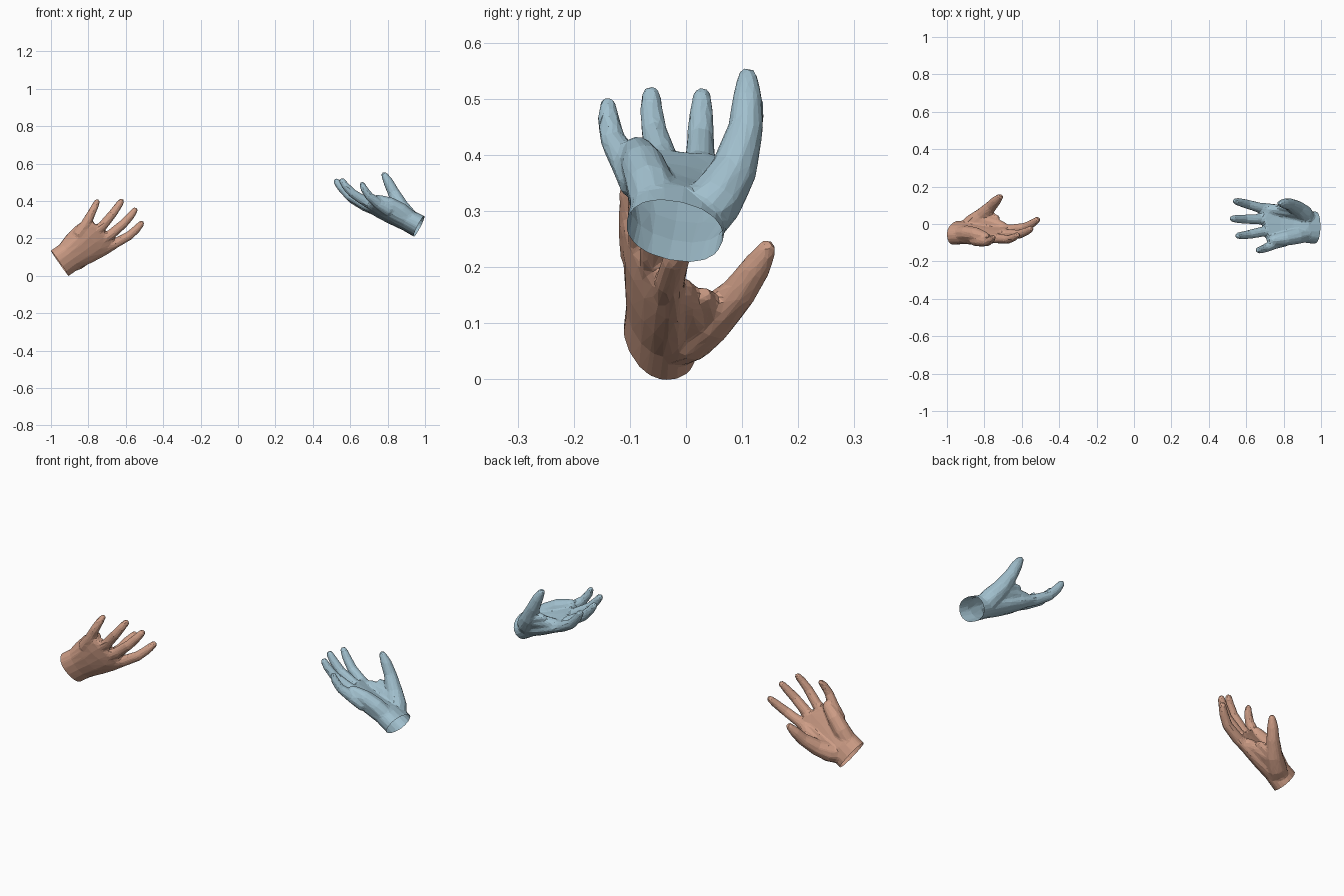
import bpy, bmesh, math
from mathutils import Vector, Matrix

if "Cube" in bpy.data.objects:
    bpy.data.objects.remove(bpy.data.objects["Cube"])

# Hand is modelled in local axes: x = wrist to fingertips, y = towards thumb, z = out of palm
bm = bmesh.new()

def loft(rings):
    """Skin a list of point rings into a closed tube."""
    vs = [[bm.verts.new(p) for p in r] for r in rings]
    n = len(vs[0])
    for a, b in zip(vs, vs[1:]):
        for i in range(n):
            j = (i + 1) % n
            bm.faces.new((a[i], a[j], b[j], b[i]))
    bm.faces.new(vs[0][::-1])
    bm.faces.new(vs[-1])

def tube(pts, n=10):
    """Tapered round tube through (x, y, z, radius) points with a rounded end."""
    ps = [Vector(p[:3]) for p in pts]
    rs = [p[3] for p in pts]
    end = (ps[-1] - ps[-2]).normalized()
    ps[-1] = ps[-1] - end * rs[-1]
    r = rs[-1]
    ps += [ps[-1] + end * r * 0.6, ps[-1] + end * r]
    rs += [r * 0.82, r * 0.4]
    rings = []
    for i, p in enumerate(ps):
        d = (ps[min(i + 1, len(ps) - 1)] - ps[max(i - 1, 0)]).normalized()
        q = d.to_track_quat('Z', 'Y')
        rings.append([p + q @ Vector((math.cos(t) * rs[i], math.sin(t) * rs[i], 0))
                      for t in (2 * math.pi * k / n for k in range(n))])
    loft(rings)

# palm sections: x, centre y, centre z, half width, half depth, slant, palm-side flattening
palm = [(-.02, 0, 0, .088, .061, 0, 1), (.07, 0, 0, .088, .058, 0, .95),
        (.15, 0, -.010, .102, .052, .05, .75), (.22, -.003, -.017, .114, .045, .12, .65),
        (.275, -.003, -.023, .116, .034, .2, .75), (.300, -.003, -.023, .108, .024, .25, .9)]
rings = []
for x, cy, cz, w, d, k, flat in palm:
    ring = []
    for i in range(16):
        t = 2 * math.pi * i / 16
        c, s = math.cos(t), math.sin(t)
        y = math.copysign(abs(c) ** .9, c) * w
        z = math.copysign(abs(s) ** .9, s) * d * (flat if s > 0 else 1)
        ring.append((x + k * y, cy + y, cz + z))
    rings.append(ring)
loft(rings)

# fingers, index to little
tube([(.25, .070, -.022, .031), (.315, .082, -.028, .028), (.40, .094, -.024, .025), (.46, .095, -.002, .022), (.507, .092, .024, .018)])
tube([(.25, .020, -.028, .031), (.325, .021, -.034, .028), (.41, .013, -.034, .025), (.47, .005, -.016, .022), (.518, -.003, .005, .018)])
tube([(.24, -.038, -.026, .030), (.31, -.047, -.031, .027), (.39, -.070, -.030, .024), (.44, -.083, -.016, .021), (.484, -.093, .004, .018)])
tube([(.17, -.080, -.018, .034), (.24, -.108, -.020, .029), (.30, -.140, -.014, .023), (.34, -.156, .004, .020), (.371, -.165, .028, .016)])

# thumb, thumb web and heel of the palm
tube([(.055, .040, .008, .051), (.09, .062, .032, .050), (.148, .080, .065, .042), (.22, .085, .114, .032),
      (.27, .076, .148, .027), (.318, .066, .177, .019)])
tube([(.10, .055, .025, .040), (.18, .072, .030, .036), (.29, .076, -.016, .028)])
tube([(.14, .072, .050, .038), (.18, .080, .056, .030), (.25, .085, .040, .018)])
tube([(.06, -.040, .004, .046), (.12, -.060, .014, .044), (.19, -.080, .012, .040), (.28, -.098, -.006, .030)])

bmesh.ops.recalc_face_normals(bm, faces=bm.faces)
me = bpy.data.meshes.new("hand_source")
bm.to_mesh(me)
bm.free()
src = bpy.data.objects.new("hand_source", me)
bpy.context.collection.objects.link(src)

# fuse the parts, soften the joins, reduce to low-poly facets
m = src.modifiers.new("fuse", 'REMESH')
m.mode = 'VOXEL'
m.voxel_size = .006
m = src.modifiers.new("soften", 'SMOOTH')
m.factor = .5
m.iterations = 6
m = src.modifiers.new("facet", 'DECIMATE')
m.ratio = .07
bpy.context.view_layer.update()
dg = bpy.context.evaluated_depsgraph_get()
hand = bpy.data.meshes.new_from_object(src.evaluated_get(dg))
bpy.data.objects.remove(src)

# cut the wrist open with a clean rim
bm = bmesh.new()
bm.from_mesh(hand)
bmesh.ops.bisect_plane(bm, geom=bm.verts[:] + bm.edges[:] + bm.faces[:], plane_co=(0, 0, 0),
                       plane_no=(1, 0, 0), clear_inner=True)
bm.to_mesh(hand)
bm.free()

def place(name, origin, fwd, side, sign, size, colour):
    """Pose a copy of the hand; sign -1 mirrors it."""
    f = Vector(fwd).normalized()
    s = Vector(side)
    s = (s - f * s.dot(f)).normalized()
    n = f.cross(s) * sign
    mat = Matrix.Translation(origin) @ Matrix((f, s, n)).transposed().to_4x4() @ Matrix.Scale(size, 4)
    mesh = hand.copy()
    mesh.transform(mat)
    if sign < 0:
        mesh.flip_normals()
    ob = bpy.data.objects.new(name, mesh)
    bpy.context.collection.objects.link(ob)
    mt = bpy.data.materials.new(name + "_skin")
    mt.diffuse_color = colour
    mt.use_nodes = True
    mt.node_tree.nodes["Principled BSDF"].inputs["Base Color"].default_value = mt.diffuse_color
    mesh.materials.clear()
    mesh.materials.append(mt)

place("lower_hand", (-.953, -.047, .067), (.8, .045, .565), (.545, .37, -.755), 1, .975, (.62, .34, .24, 1))
place("upper_hand", (.968, -.02, .265), (-.874, .097, .476), (-.011, .976, -.217), -1, 1, (.36, .53, .62, 1))
